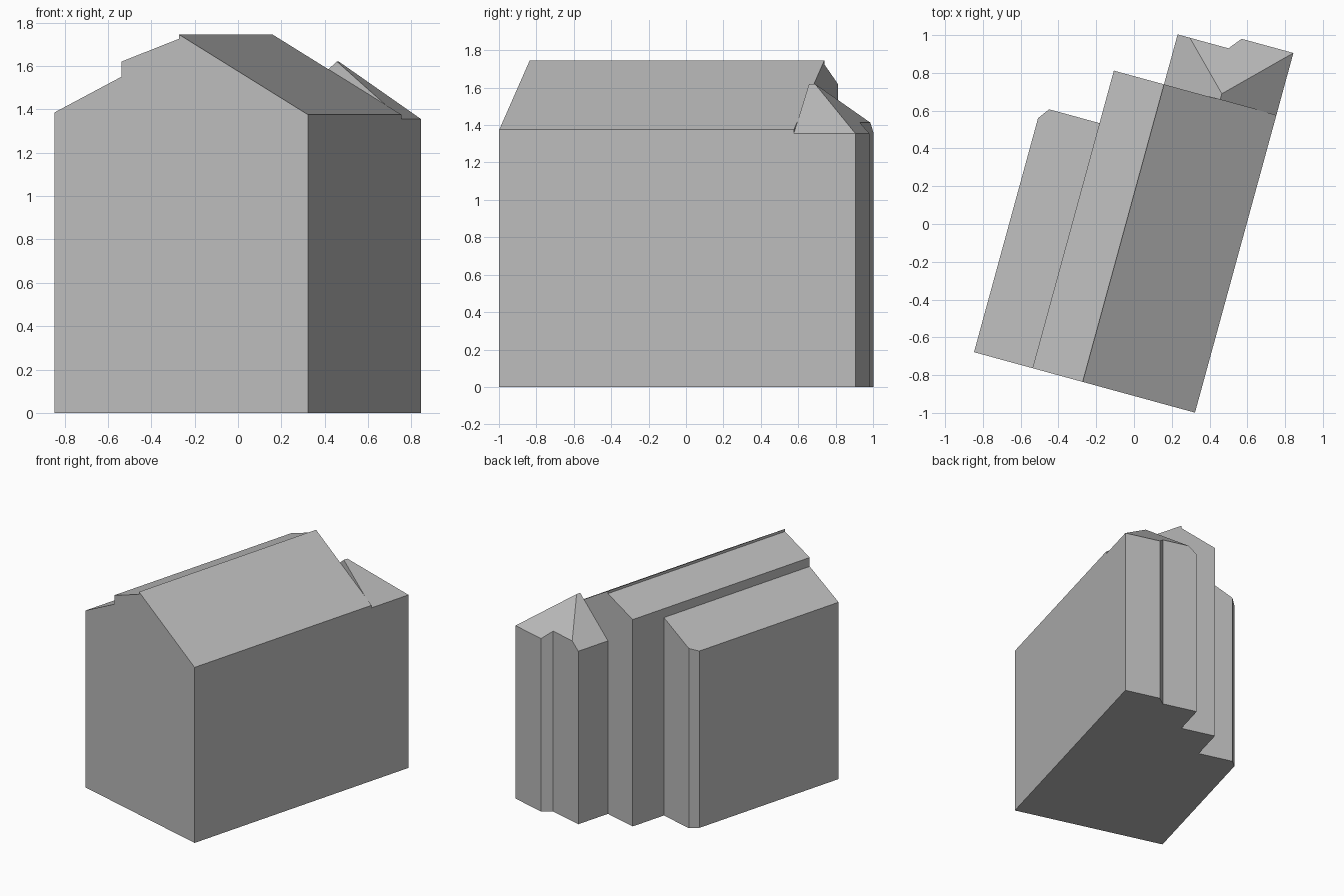
import bpy
import bmesh
import math
from mathutils import Vector

cube = bpy.data.objects.get("Cube")
if cube:
    bpy.data.objects.remove(cube, do_unlink=True)

# One plain grey for the whole building
grey = bpy.data.materials.new("plain grey")
colour = (0.5, 0.5, 0.5, 1)
grey.diffuse_color = colour
grey.use_nodes = True
grey.node_tree.nodes["Principled BSDF"].inputs["Base Color"].default_value = colour

TURN = math.radians(-15.3)   # the house stands turned on its plot
FRONT, BACK = -0.878, 0.755
LEFT, STEP, RIDGE, RIGHT = -0.638, -0.317, -0.042, 0.575


def building_part(name, footprint, roof_planes):
    """Extrude a footprint, then slice it with sloping roof planes.
    Each plane is (point, slope along x, slope along y)."""
    bm = bmesh.new()
    base = bm.faces.new([bm.verts.new((x, y, 0)) for x, y in footprint])
    top = bmesh.ops.extrude_face_region(bm, geom=[base])["geom"]
    bmesh.ops.translate(bm, vec=(0, 0, 3), verts=[v for v in top if isinstance(v, bmesh.types.BMVert)])
    for point, slope_x, slope_y in roof_planes:
        cut = bmesh.ops.bisect_plane(
            bm, geom=bm.verts[:] + bm.edges[:] + bm.faces[:], dist=1e-5,
            plane_co=point, plane_no=Vector((-slope_x, -slope_y, 1)).normalized(),
            clear_outer=True)["geom_cut"]
        rim = [e for e in cut if isinstance(e, bmesh.types.BMEdge) and e.is_boundary]
        bmesh.ops.contextual_create(bm, geom=rim)
    bmesh.ops.recalc_face_normals(bm, faces=bm.faces[:])
    mesh = bpy.data.meshes.new(name)
    bm.to_mesh(mesh)
    bm.free()
    mesh.materials.append(grey)
    obj = bpy.data.objects.new(name, mesh)
    obj.rotation_euler.z = TURN
    bpy.context.collection.objects.link(obj)
    return obj


def box_plan(x0, x1, y0, y1):
    return [(x0, y0), (x1, y0), (x1, y1), (x0, y1)]


def rise(x0, z0, x1, z1):
    """Roof plane climbing across the house from one eave to the other."""
    return ((x0, 0, z0), (z1 - z0) / (x1 - x0), 0)


# Main house with the steep right roof slope
building_part("main_house", box_plan(RIDGE, RIGHT, FRONT, BACK),
              [rise(RIDGE, 1.745, RIGHT, 1.375)])

# Middle bay with the upper left roof slope
building_part("middle_bay", box_plan(STEP, RIDGE, FRONT, BACK),
              [rise(STEP, 1.62, RIDGE, 1.725)])

# Low left bay with a chamfered back corner
building_part("left_bay",
              [(LEFT, FRONT), (STEP, FRONT), (STEP, 0.467), (-0.594, 0.467), (LEFT, 0.406)],
              [rise(LEFT, 1.385, STEP, 1.55)])

# Hipped wing at the back with a notched rear wall
EAVE, PEAK, REAR = 1.355, 1.62, 1.096
MIDDLE = (RIDGE + RIGHT) / 2
building_part("back_wing",
              [(RIDGE, BACK), (RIGHT, BACK), (RIGHT, REAR), (0.291, REAR),
               (0.237, 1.029), (RIDGE, 1.029)],
              [rise(RIDGE, EAVE, MIDDLE, PEAK),
               rise(RIGHT, EAVE, MIDDLE, PEAK),
               ((0, REAR, EAVE), 0, (EAVE - PEAK) / (REAR - 0.788))])
